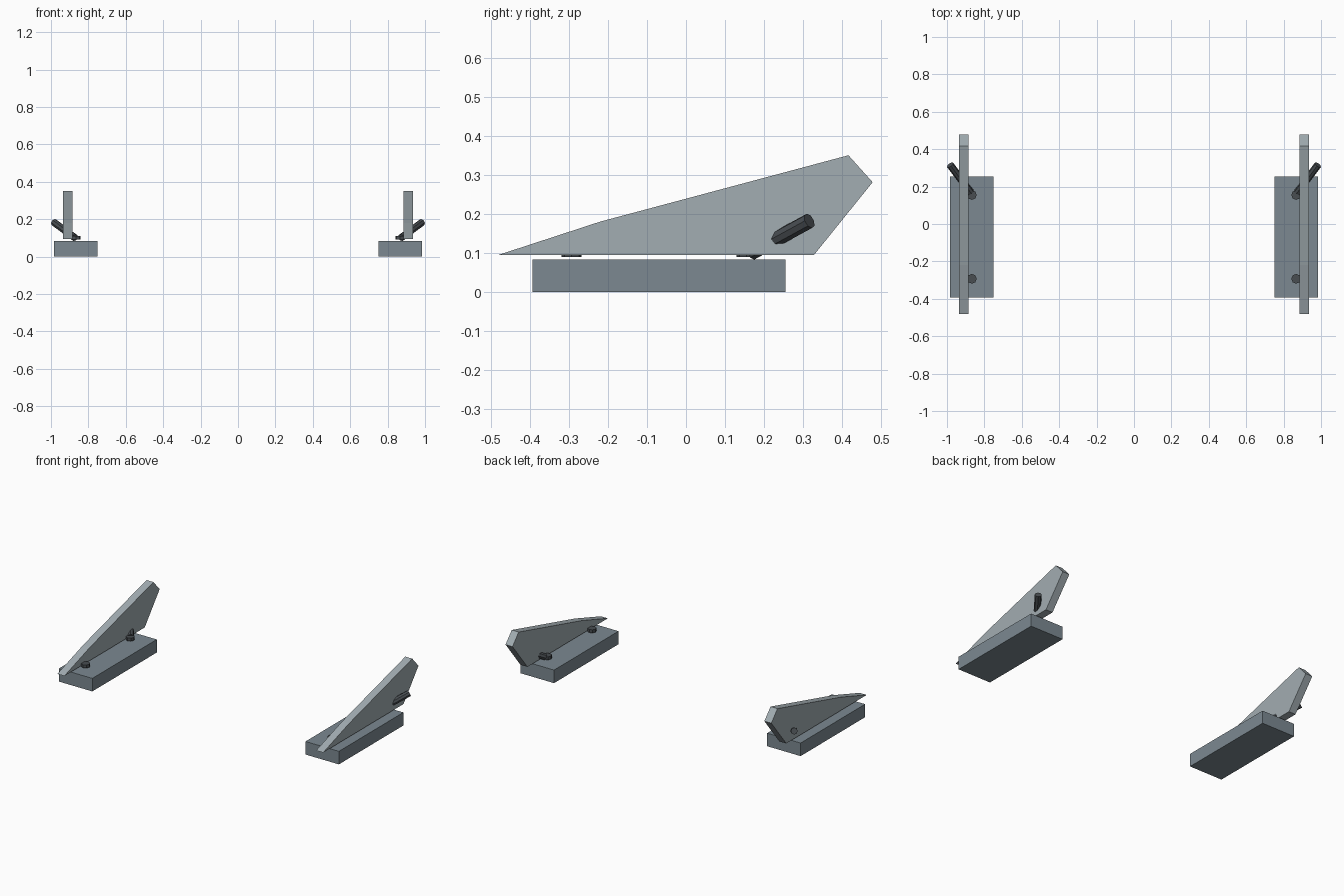
import bpy
import bmesh
from mathutils import Vector

if "Cube" in bpy.data.objects:
    bpy.data.objects.remove(bpy.data.objects["Cube"], do_unlink=True)


def material(name, rgb):
    linear = [((c / 255 + 0.055) / 1.055) ** 2.4 for c in rgb] + [1]
    mat = bpy.data.materials.new(name)
    mat.use_nodes = True
    mat.diffuse_color = linear
    mat.node_tree.nodes["Principled BSDF"].inputs["Base Color"].default_value = linear
    return mat


BLOCK = material("slate grey", (124, 137, 145))
FIN = material("light grey", (162, 173, 178))
METAL = material("dark metal", (72, 77, 81))


def finish(name, bm, mat):
    bmesh.ops.recalc_face_normals(bm, faces=bm.faces)
    mesh = bpy.data.meshes.new(name)
    bm.to_mesh(mesh)
    bm.free()
    mesh.materials.append(mat)
    obj = bpy.data.objects.new(name, mesh)
    bpy.context.collection.objects.link(obj)


def box(name, low, high, mat):
    bm = bmesh.new()
    bmesh.ops.create_cube(bm, size=1)
    low, high = Vector(low), Vector(high)
    bmesh.ops.scale(bm, vec=high - low, verts=bm.verts)
    bmesh.ops.translate(bm, vec=(low + high) / 2, verts=bm.verts)
    finish(name, bm, mat)


def rod(name, start, end, radius, mat, sides=8):
    start, end = Vector(start), Vector(end)
    axis = end - start
    bm = bmesh.new()
    bmesh.ops.create_cone(bm, cap_ends=True, segments=sides, radius1=radius,
                          radius2=radius, depth=axis.length)
    turn = axis.to_track_quat("Z", "Y").to_matrix()
    bmesh.ops.rotate(bm, matrix=turn, verts=bm.verts)
    bmesh.ops.translate(bm, vec=(start + end) / 2, verts=bm.verts)
    finish(name, bm, mat)


def plate(name, profile, x0, x1, mat):
    bm = bmesh.new()
    face = bm.faces.new([bm.verts.new((x0, y, z)) for y, z in profile])
    out = bmesh.ops.extrude_face_region(bm, geom=[face], use_keep_orig=True)
    moved = [v for v in out["geom"] if isinstance(v, bmesh.types.BMVert)]
    bmesh.ops.translate(bm, vec=(x1 - x0, 0, 0), verts=moved)
    finish(name, bm, mat)


FIN_PROFILE = [(-0.48, 0.095), (-0.22, 0.18), (0.416, 0.35),
               (0.478, 0.281), (0.328, 0.095)]

# Mirrored pair of assemblies
for side, s in (("left", 1), ("right", -1)):
    # Base block and upright fin
    box(side + "_base_block", (min(s * 0.75, s * 0.985), -0.393, 0),
        (max(s * 0.75, s * 0.985), 0.255, 0.083), BLOCK)
    plate(side + "_fin", FIN_PROFILE, s * 0.886, s * 0.935, FIN)

    # Short bolts beside the fin
    for label, y in (("front", -0.293), ("rear", 0.155)):
        rod(side + "_" + label + "_bolt", (s * 0.867, y, 0.09),
            (s * 0.867, y, 0.11), 0.026, METAL)

    # Slanted pin passing through the fin
    rod(side + "_slanted_pin", (s * 0.873, 0.168, 0.101),
        (s * 0.983, 0.316, 0.182), 0.02, METAL)
